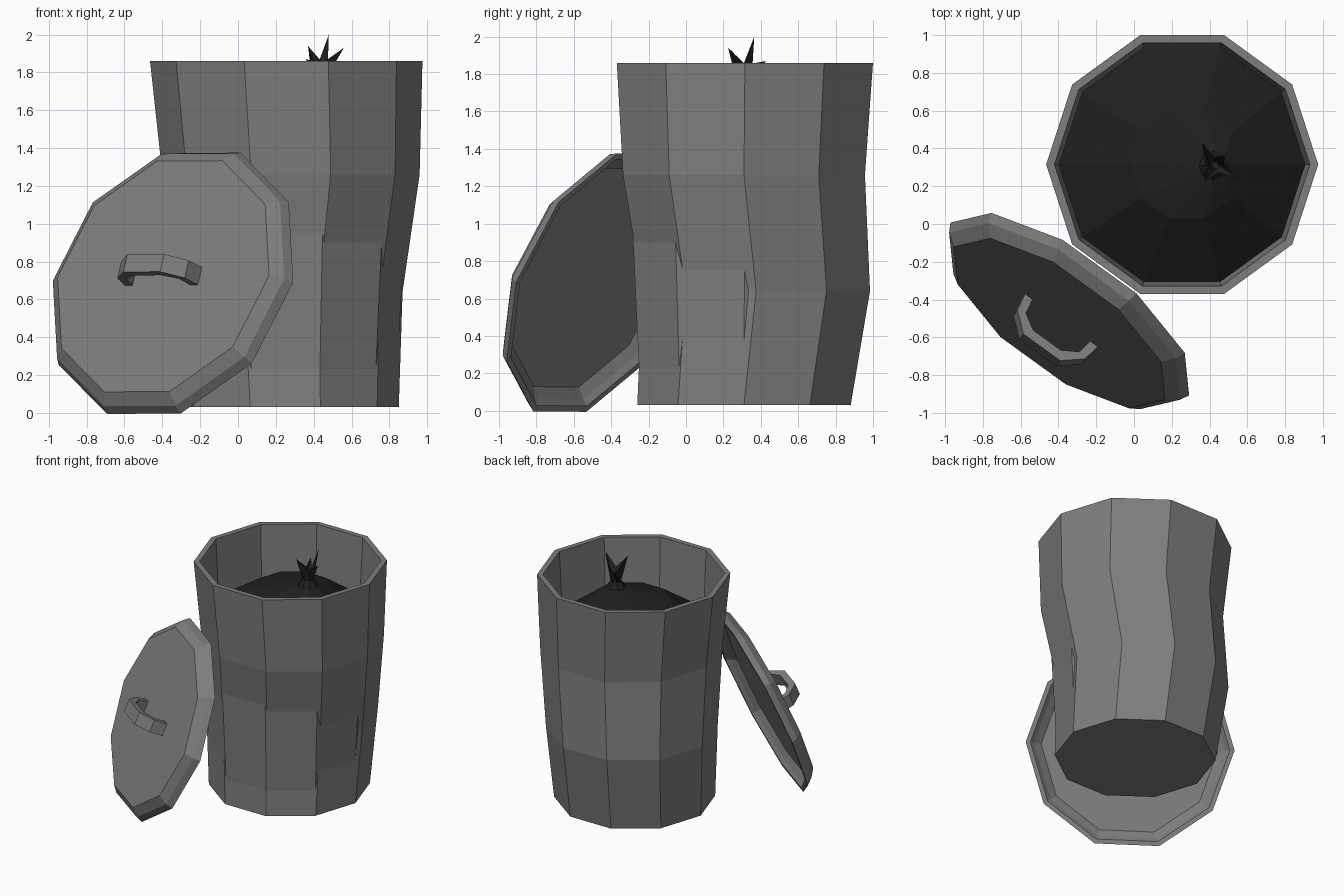
import bpy, bmesh, math
from mathutils import Vector, Matrix

if "Cube" in bpy.data.objects:
    bpy.data.objects.remove(bpy.data.objects["Cube"], do_unlink=True)


def material(name, value):
    m = bpy.data.materials.new(name)
    m.use_nodes = True
    colour = (value, value, value, 1)
    m.diffuse_color = colour
    bsdf = m.node_tree.nodes["Principled BSDF"]
    bsdf.inputs["Base Color"].default_value = colour
    bsdf.inputs["Roughness"].default_value = 0.8
    return m


metal = material("grey metal", 0.21)
plastic = material("black plastic", 0.014)


def ring(x, y, z, r, sides=10):
    return [Vector((x + r * math.cos(i * math.tau / sides),
                    y + r * math.sin(i * math.tau / sides), z)) for i in range(sides)]


def loft(name, rings, mat, matrix=Matrix(), cap_start=True, cap_end=True):
    """Join rings of equal length with quads and close the ends."""
    bm = bmesh.new()
    rows = [[bm.verts.new(p) for p in pts] for pts in rings]
    n = len(rows[0])
    for a, b in zip(rows, rows[1:]):
        for i in range(n):
            j = (i + 1) % n
            bm.faces.new((a[i], a[j], b[j], b[i]))
    if cap_start:
        bm.faces.new(rows[0][::-1])
    if cap_end:
        bm.faces.new(rows[-1])
    bmesh.ops.recalc_face_normals(bm, faces=bm.faces)
    me = bpy.data.meshes.new(name)
    bm.to_mesh(me)
    bm.free()
    me.materials.append(mat)
    ob = bpy.data.objects.new(name, me)
    ob.matrix_world = matrix
    bpy.context.collection.objects.link(ob)
    return ob


# Bin: dented outer wall, rim, straight inner wall and floor
loft("bin_body", [ring(0.25, 0.31, 0.03, 0.6),
                  ring(0.23, 0.375, 0.64, 0.64),
                  ring(0.28, 0.31, 1.26, 0.68),
                  ring(0.255, 0.315, 1.86, 0.72),
                  ring(0.255, 0.315, 1.86, 0.676),
                  ring(0.25, 0.31, 0.06, 0.582)], metal)

# Bin bag: domed sack drawn up to a narrow neck
loft("bin_bag", [ring(0.25, 0.315, 1.1, 0.5),
                 ring(0.255, 0.315, 1.4, 0.655),
                 ring(0.28, 0.315, 1.645, 0.3),
                 ring(0.42, 0.31, 1.71, 0.07)], plastic)

# Knot: pinched neck flaring into torn points
tips = [(0.56, 0.24, 1.93), (0.48, 0.365, 2.0), (0.36, 0.43, 1.87), (0.37, 0.225, 1.94)]
crown = []
for i, tip in enumerate(tips):
    a, b = Vector(tip), Vector(tips[(i + 1) % 4])
    valley = ((a + b) / 2).lerp(Vector((0.43, 0.31, 1.84)), 0.5)
    valley.z = 1.85
    crown += [a, valley]
loft("bag_knot", [ring(0.42, 0.31, 1.69, 0.09, 8),
                  ring(0.42, 0.31, 1.76, 0.04, 8),
                  crown,
                  ring(0.43, 0.31, 1.8, 0.02, 8)], plastic)

# Lid frame: leaning against the bin, local z points out of its face
out = Vector((-0.547, -0.752, 0.37)).normalized()
side = Vector((0.81, -0.586, 0.006))
side = (side - out * side.dot(out)).normalized()
lid_frame = Matrix((side, out.cross(side), out)).transposed().to_4x4()
lid_frame.translation = (-0.34, -0.45, 0.685)

# Lid: hollow dish with a bevelled edge
lid_profile = [(0.66, 0.07), (0.715, 0.03), (0.745, 0), (0.78, 0), (0.755, 0.05), (0.69, 0.1)]
loft("lid", [ring(0, 0, z, r) for r, z in lid_profile], metal, lid_frame)

# Lid handle: bent strap, half the arch mirrored
half = [(0.24, 0.19, 0.09), (0.22, 0.175, 0.2), (0.12, 0.09, 0.29)]
arch = [(-o, -i, z) for o, i, z in half] + [(o, i, z) for o, i, z in half[::-1]]
sections = []
for o, i, z in arch:
    drop = 0.05 if z > 0.25 else 0.015 if z > 0.1 else 0
    sections.append([Vector((o, -0.05, z)), Vector((o, 0.05, z)),
                     Vector((i, 0.05, z - drop)), Vector((i, -0.05, z - drop))])
loft("lid_handle", sections, metal, lid_frame)
